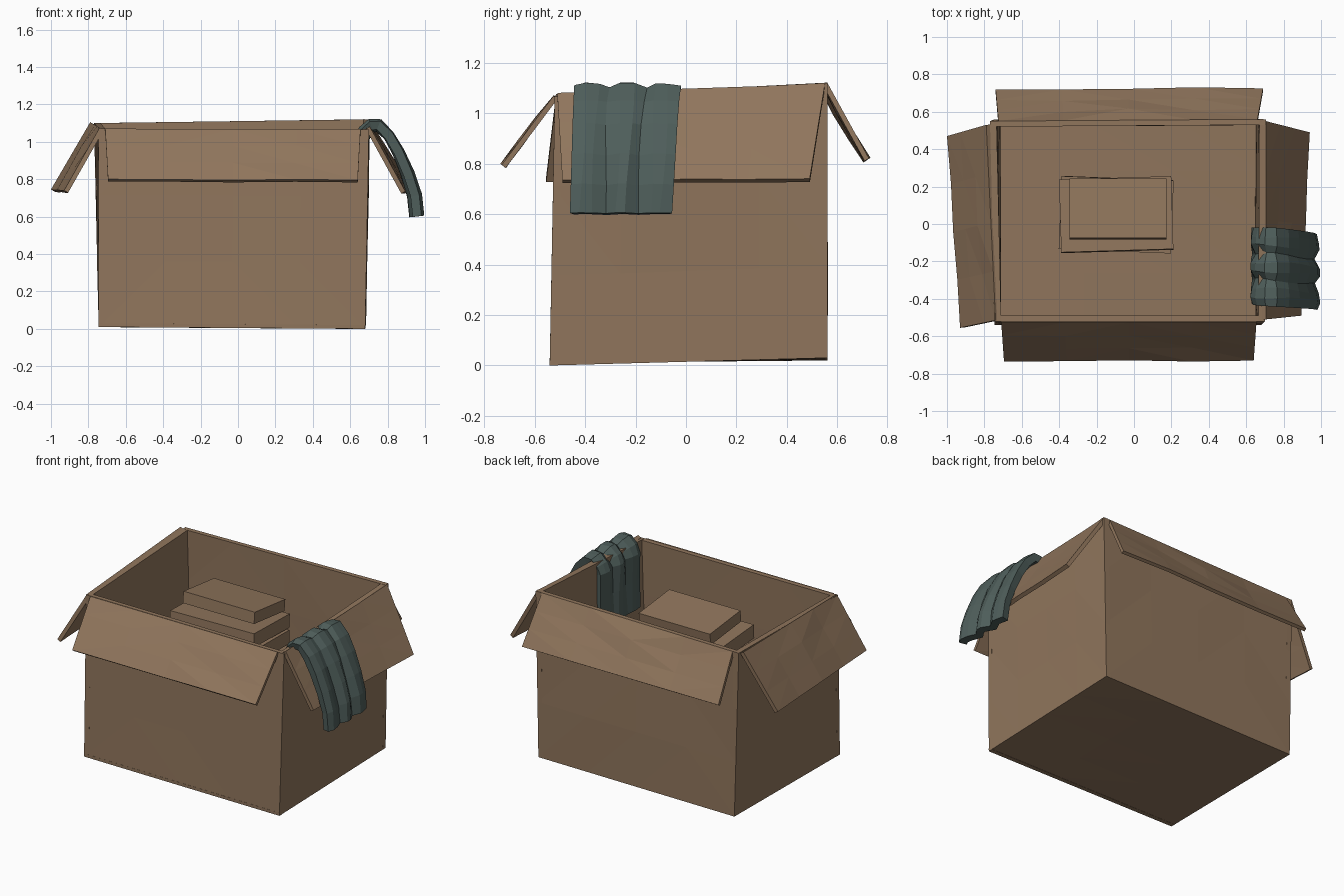
import bpy, bmesh, math, random
from mathutils import Vector, Matrix

if "Cube" in bpy.data.objects:
    bpy.data.objects.remove(bpy.data.objects["Cube"])

random.seed(4)


def material(name, rgb):
    m = bpy.data.materials.new(name)
    m.diffuse_color = (*rgb, 1)
    m.use_nodes = True
    m.node_tree.nodes["Principled BSDF"].inputs["Base Color"].default_value = m.diffuse_color
    return m


CARD = material("cardboard brown", (0.28, 0.18, 0.108))
CLOTH = material("dark teal cloth", (0.078, 0.113, 0.105))


def finish(name, bm, mat, thickness=0, offset=-1):
    me = bpy.data.meshes.new(name)
    bm.to_mesh(me)
    bm.free()
    me.materials.append(mat)
    ob = bpy.data.objects.new(name, me)
    bpy.context.collection.objects.link(ob)
    if thickness:
        s = ob.modifiers.new("thickness", 'SOLIDIFY')
        s.thickness, s.offset = thickness, offset
    return ob


def grid(bm, rows):
    vs = [[bm.verts.new(p) for p in r] for r in rows]
    for j in range(len(vs) - 1):
        for i in range(len(vs[0]) - 1):
            bm.faces.new((vs[j][i], vs[j][i + 1], vs[j + 1][i + 1], vs[j + 1][i]))


def panel(name, corners, thickness, noise, free_edge=False, nu=4, nv=3):
    """Slightly crumpled sheet; corners run anticlockwise seen from outside."""
    a, b, c, d = map(Vector, corners)
    n = (b - a).cross(d - a).normalized()
    rows = []
    for j in range(nv + 1):
        v, row = j / nv, []
        for i in range(nu + 1):
            u = i / nu
            p = a.lerp(b, u).lerp(d.lerp(c, u), v)
            if 0 < i < nu and (0 < j < nv or (free_edge and j == 0)):
                p += n * random.uniform(-noise, noise)
            row.append(p)
        rows.append(row)
    bm = bmesh.new()
    grid(bm, rows)
    bmesh.ops.triangulate(bm, faces=bm.faces[:])
    finish(name, bm, CARD, thickness)


# box corners: front/back, left/right, bottom and top
FL, FR = (-0.745, -0.54, 0.01), (0.68, -0.54, 0.0)
BL, BR = (-0.745, 0.56, 0.02), (0.685, 0.56, 0.03)
FLT, FRT = (-0.745, -0.52, 1.07), (0.70, -0.52, 1.065)
BLT, BRT = (-0.77, 0.55, 1.10), (0.705, 0.56, 1.12)

# walls and floor
panel("front_wall", (FL, FR, FRT, FLT), 0.03, 0.005)
panel("back_wall", (BR, BL, BLT, BRT), 0.03, 0.005)
panel("right_wall", (FR, BR, BRT, FRT), 0.035, 0.005)
panel("left_wall", (BL, FL, FLT, BLT), 0.035, 0.005)
panel("box_floor", (FL, BL, BR, FR), 0.02, 0.0)

# open flaps folded outwards
panel("front_flap", ((-0.695, -0.735, 0.80), (0.64, -0.73, 0.795),
                     (0.655, -0.525, 1.068), (-0.71, -0.525, 1.07)), 0.02, 0.006, True)
panel("back_flap", ((0.69, 0.725, 0.82), (-0.74, 0.72, 0.815),
                    (-0.725, 0.55, 1.10), (0.66, 0.56, 1.12)), 0.02, 0.012, True)
panel("right_flap", ((0.895, -0.49, 0.735), (0.94, 0.49, 0.74),
                     (0.705, 0.55, 1.115), (0.705, -0.51, 1.08)), 0.025, 0.006, True)
panel("left_flap", ((-1.0, 0.47, 0.745), (-0.93, -0.555, 0.74),
                    (-0.74, -0.515, 1.075), (-0.79, 0.53, 1.105)), 0.025, 0.008, True)


# stack of books in the box
def book(name, centre, size, turn, tilt=0):
    bm = bmesh.new()
    m = (Matrix.Translation(centre) @ Matrix.Rotation(turn, 4, 'Z')
         @ Matrix.Rotation(tilt, 4, 'X') @ Matrix.Diagonal((*size, 1)))
    bmesh.ops.create_cube(bm, size=1, matrix=m)
    finish(name, bm, CARD)


book("top_book", (-0.085, 0.08, 0.975), (0.52, 0.32, 0.075), 0, -0.11)
for k in range(8):
    turn = (0.03, -0.04)[k % 2]
    book(f"book_{k + 2}", (-0.095, 0.05, 0.865 - 0.108 * k),
         (0.60, 0.39, 0.09), turn, (-0.05, 0.02)[k % 2])

# cloth draped over the right rim: side profile (x, z) swept along y with folds
path = [(0.625, 0.66), (0.63, 0.85), (0.625, 1.02), (0.65, 1.075), (0.70, 1.118),
        (0.765, 1.118), (0.83, 1.05), (0.885, 0.96), (0.94, 0.84), (0.98, 0.72), (0.992, 0.605)]
folds = [-0.012, 0.004, -0.004, -0.026, 0.003, 0.003, -0.028, 0.0, -0.004, -0.015]
rows = []
for j, (x, z) in enumerate(path):
    t = j / (len(path) - 1)
    p, q = path[max(j - 1, 0)], path[min(j + 1, len(path) - 1)]
    n = Vector((-(q[1] - p[1]), 0, q[0] - p[0])).normalized()
    depth = 0.25 + 0.75 * abs(math.sin(math.pi * t * 1.6))
    y0 = -0.425 - 0.035 * t
    y1 = -0.02 - 0.035 * max(0, t - 0.5) * 2
    row = []
    for i, f in enumerate(folds):
        u = i / (len(folds) - 1)
        wave = 0.008 * math.sin(i * 1.7 + j * 0.9) * (0 < i < len(folds) - 1)
        row.append(Vector((x, y0 + (y1 - y0) * u + wave, z)) + n * f * depth)
    rows.append(row)
bm = bmesh.new()
grid(bm, rows)
bmesh.ops.recalc_face_normals(bm, faces=bm.faces[:])
bm.faces.ensure_lookup_table()
top = max(bm.faces, key=lambda f: f.calc_center_median().z)
if top.normal.z < 0:
    bmesh.ops.reverse_faces(bm, faces=bm.faces[:])
finish("draped_cloth", bm, CLOTH, 0.05, -1)
